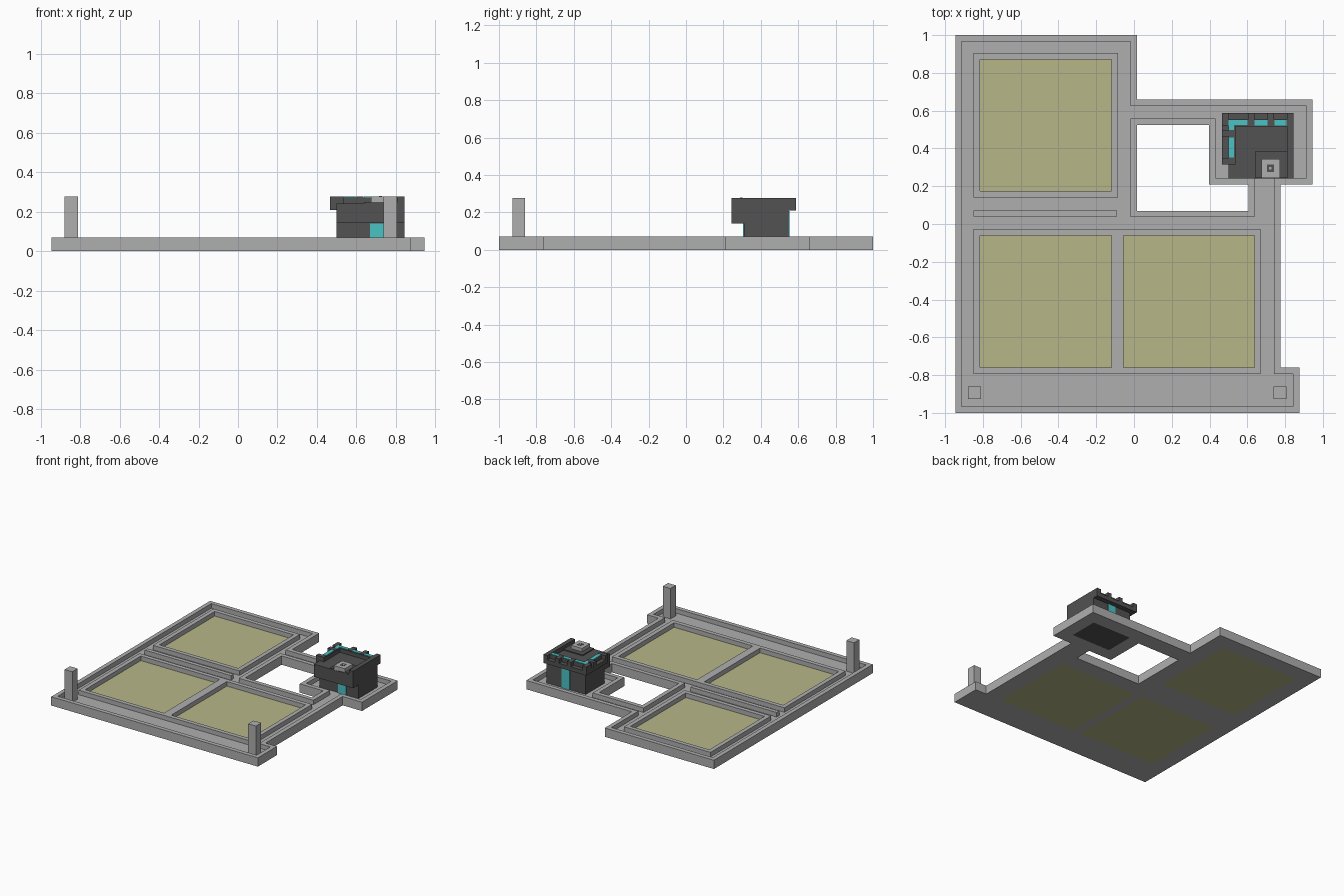
import bpy, bmesh
from mathutils import Vector

cube = bpy.data.objects.get("Cube")
if cube:
    bpy.data.objects.remove(cube, do_unlink=True)


def material(name, rgb):
    m = bpy.data.materials.new(name)
    m.use_nodes = True
    m.diffuse_color = (*rgb, 1)
    bsdf = next(n for n in m.node_tree.nodes if n.type == 'BSDF_PRINCIPLED')
    bsdf.inputs["Base Color"].default_value = (*rgb, 1)
    return m


STONE = material("grey stone", (0.43, 0.43, 0.43))
FIELD = material("pale olive", (0.47, 0.47, 0.25))
DARK = material("dark grey", (0.085, 0.085, 0.085))
GLASS = material("turquoise", (0.07, 0.54, 0.56))

FLOOR, TOP, T = 0.034, 0.07, 0.034   # floor height, wall height, wall thickness


def finish(bm, name, mat):
    bmesh.ops.recalc_face_normals(bm, faces=bm.faces[:])
    me = bpy.data.meshes.new(name)
    bm.to_mesh(me)
    bm.free()
    me.materials.append(mat)
    ob = bpy.data.objects.new(name, me)
    bpy.context.collection.objects.link(ob)
    return ob


def box(name, mat, x0, x1, y0, y1, z0, z1):
    bm = bmesh.new()
    bmesh.ops.create_cube(bm, size=1)
    for v in bm.verts:
        v.co = (x1 if v.co.x > 0 else x0, y1 if v.co.y > 0 else y0, z1 if v.co.z > 0 else z0)
    return finish(bm, name, mat)


def rect(x0, x1, y0, y1):
    return [(x0, y0), (x1, y0), (x1, y1), (x0, y1)]


def offset(loop, t):
    """Offset a counter-clockwise right-angled loop; positive goes inward."""
    pts = [Vector(p) for p in loop]
    out = []
    for i, p in enumerate(pts):
        a = (p - pts[i - 1]).normalized()
        b = (pts[(i + 1) % len(pts)] - p).normalized()
        out.append((p.x - (a.y + b.y) * t, p.y + (a.x + b.x) * t))
    return out


def wall(name, mat, loop, t, z0, z1):
    """Closed wall between a loop and its offset."""
    bm = bmesh.new()
    inner = offset(loop, t)
    rings = [[bm.verts.new((*p, z)) for p in l]
             for l, z in ((loop, z0), (loop, z1), (inner, z1), (inner, z0))]
    n = len(loop)
    for k in range(4):
        a, b = rings[k], rings[(k + 1) % 4]
        for i in range(n):
            j = (i + 1) % n
            bm.faces.new((a[i], a[j], b[j], b[i]))
    return finish(bm, name, mat)


def slab(name, mat, loops, z0, z1):
    """Slab from an outline followed by holes."""
    bm = bmesh.new()
    edges = []
    for loop in loops:
        vs = [bm.verts.new((*p, z0)) for p in loop]
        edges += [bm.edges.new((vs[i - 1], vs[i])) for i in range(len(vs))]
    bmesh.ops.triangle_fill(bm, use_beauty=True, edges=edges, normal=(0, 0, 1))
    ext = bmesh.ops.extrude_face_region(bm, geom=bm.faces[:], use_keep_orig=True)
    for v in ext["geom"]:
        if isinstance(v, bmesh.types.BMVert):
            v.co.z = z1
    return finish(bm, name, mat)


# Base outline, courtyard opening and planted fields
outline = [(-0.946, -1), (0.875, -1), (0.875, -0.76), (0.775, -0.76), (0.775, 0.21),
           (0.946, 0.21), (0.946, 0.66), (0.016, 0.66), (0.016, 1), (-0.946, 1)]
court = [(0.016, 0.07), (0.605, 0.07), (0.605, 0.21), (0.397, 0.21), (0.397, 0.525), (0.016, 0.525)]
fields = {"back_field": (-0.815, -0.12, 0.175, 0.87),
          "front_right_field": (-0.815, -0.12, -0.76, -0.06),
          "front_left_field": (-0.056, 0.637, -0.76, -0.06)}
body = (0.50, 0.845, 0.31, 0.548)

holes = [rect(*f) for f in fields.values()] + [court, rect(*body)]
slab("base_floor", STONE, [outline] + holes, 0, FLOOR)
for name, f in fields.items():
    box(name, FIELD, *f, 0, FLOOR)

# Low walls
wall("outer_rim", STONE, outline, T, FLOOR - 0.002, TOP)
wall("court_rim", STONE, court, -T, FLOOR - 0.002, TOP)
wall("back_field_wall", STONE, rect(*fields["back_field"]), -T, FLOOR - 0.002, TOP)
wall("front_fields_wall", STONE, rect(-0.815, 0.637, -0.76, -0.06), -T, FLOOR - 0.002, TOP)
box("field_divider", STONE, -0.12, -0.056, -0.76, -0.06, FLOOR - 0.002, TOP)
box("divider_strip", STONE, -0.85, -0.09, 0.04, 0.072, FLOOR - 0.002, TOP)

# Front towers
for side, x in (("right", -0.845), ("left", 0.773)):
    box(side + "_tower", STONE, x - 0.034, x + 0.034, -0.927, -0.86, FLOOR - 0.002, 0.277)

# Building: ground storey, jutting upper storey, roof
box("ground_storey", DARK, *body, 0, 0.142)
box("upper_storey", DARK, 0.50, 0.845, 0.242, 0.548, 0.142, 0.209)
slab("roof_slab", DARK, [[(0.50, 0.242), (0.845, 0.242), (0.845, 0.588), (0.467, 0.588),
                          (0.467, 0.315), (0.50, 0.315)]], 0.209, 0.242)
box("front_door", GLASS, 0.67, 0.74, 0.304, 0.32, FLOOR, 0.141)
box("back_door", GLASS, 0.64, 0.71, 0.54, 0.553, FLOOR, 0.208)

# Roof parapets
R0, R1 = 0.240, 0.277
box("left_parapet", DARK, 0.50, 0.537, 0.315, 0.553, R0, R1 - 0.004)
box("back_parapet", DARK, 0.537, 0.81, 0.515, 0.553, R0, R1 - 0.004)
box("side_parapet", DARK, 0.81, 0.845, 0.242, 0.588, R0, R1)

# Battlement teeth along the eaves
for i, x in enumerate((0.467, 0.603, 0.708)):
    box(f"back_tooth_{i + 1}", DARK, x, x + 0.034, 0.52, 0.588, R0, R1)
for i, y in enumerate((0.315, 0.462)):
    box(f"left_tooth_{i + 1}", DARK, 0.467, 0.535, y, y + 0.034, R0, R1)

# Turquoise lights set along the parapet tops
lights = [(0.50, 0.60, 0.525, 0.551), (0.50, 0.53, 0.497, 0.525), (0.638, 0.706, 0.522, 0.551),
          (0.743, 0.808, 0.522, 0.551), (0.50, 0.53, 0.352, 0.458)]
for i, r in enumerate(lights):
    box(f"roof_light_{i + 1}", GLASS, *r, R1 - 0.006, R1)

# Raised hatch block with vent
box("hatch_block", DARK, 0.64, 0.81, 0.244, 0.385, R0, 0.25)
box("vent", STONE, 0.675, 0.772, 0.244, 0.345, 0.242, R1)
box("vent_opening", DARK, 0.703, 0.742, 0.275, 0.314, R1 - 0.002, R1 + 0.001)
box("vent_cap", STONE, 0.716, 0.729, 0.288, 0.301, R1 - 0.002, R1 + 0.002)
